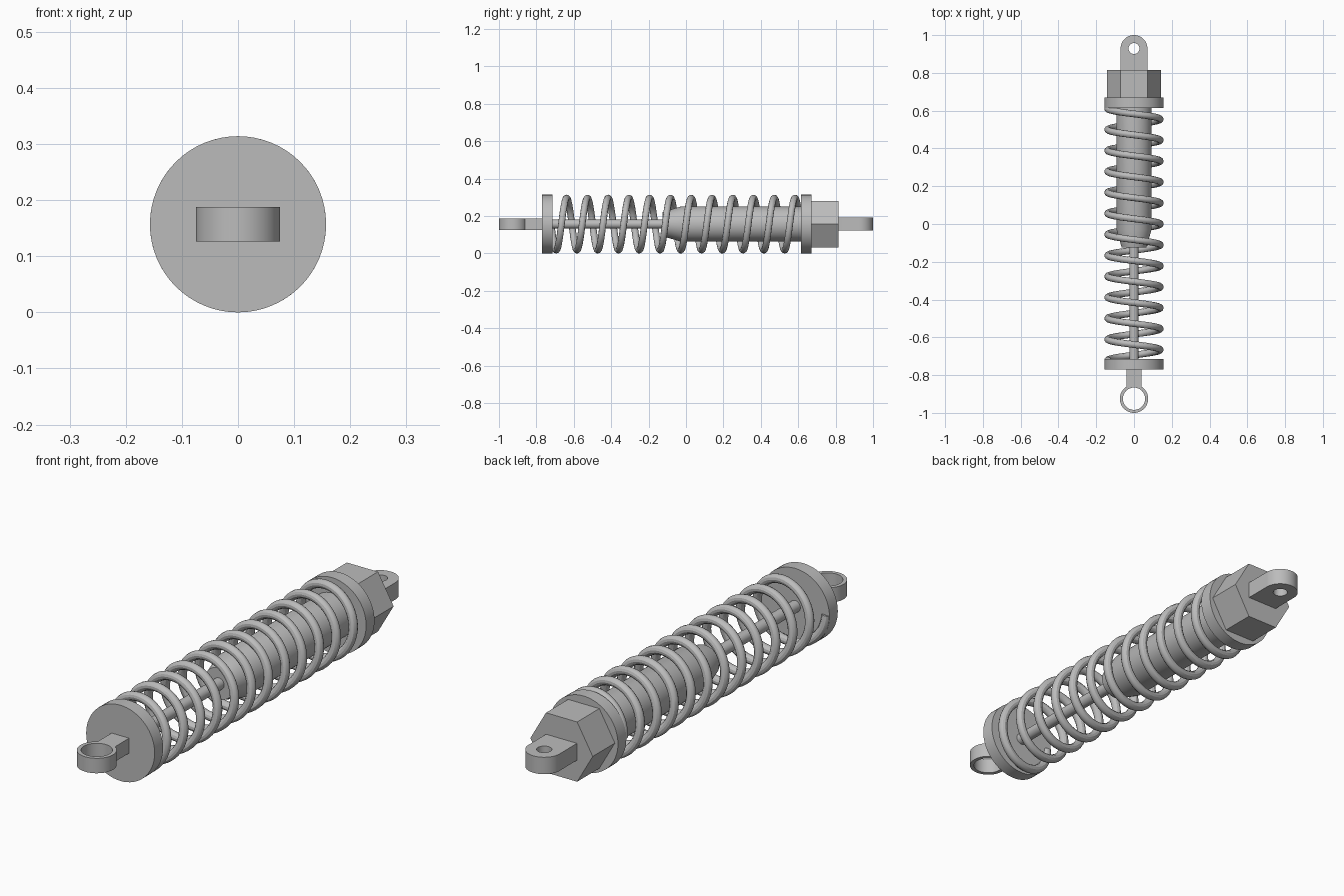
import bpy, bmesh
from math import sin, cos, pi, tau, asin, radians

AXIS = 0.157  # height of the long axis

if "Cube" in bpy.data.objects:
    bpy.data.objects.remove(bpy.data.objects["Cube"], do_unlink=True)

steel = bpy.data.materials.new("grey_steel")
steel.use_nodes = True
GREY = (0.5, 0.5, 0.5, 1)
steel.diffuse_color = GREY
steel.node_tree.nodes["Principled BSDF"].inputs["Base Color"].default_value = GREY


def finish(obj, smooth=True):
    obj.data.materials.clear()
    obj.data.materials.append(steel)
    bpy.ops.object.select_all(action='DESELECT')
    obj.select_set(True)
    bpy.context.view_layer.objects.active = obj
    if smooth:
        bpy.ops.object.shade_smooth_by_angle(angle=radians(30))


def lathe(name, profile, sides=64, smooth=True):
    """Closed solid turned around the long axis from (y, radius) pairs."""
    bm = bmesh.new()
    rings = [[bm.verts.new((r * cos(tau * i / sides), y, AXIS + r * sin(tau * i / sides)))
              for i in range(sides)] for y, r in profile]
    for a, b in zip(rings, rings[1:]):
        for i in range(sides):
            j = (i + 1) % sides
            bm.faces.new((a[i], a[j], b[j], b[i]))
    bm.faces.new(rings[0])
    bm.faces.new(rings[-1])
    bmesh.ops.recalc_face_normals(bm, faces=bm.faces)
    mesh = bpy.data.meshes.new(name)
    bm.to_mesh(mesh)
    bm.free()
    obj = bpy.data.objects.new(name, mesh)
    bpy.context.collection.objects.link(obj)
    finish(obj, smooth)


def curve_part(name, dims, loops, cyclic, **settings):
    """Mesh made from poly curves with the given curve settings."""
    curve = bpy.data.curves.new(name, 'CURVE')
    curve.dimensions = dims
    for key, value in settings.items():
        setattr(curve, key, value)
    for points in loops:
        spline = curve.splines.new('POLY')
        spline.points.add(len(points) - 1)
        for p, co in zip(spline.points, points):
            p.co = (*co, 1)
        spline.use_cyclic_u = cyclic
    obj = bpy.data.objects.new(name, curve)
    bpy.context.collection.objects.link(obj)
    bpy.ops.object.select_all(action='DESELECT')
    obj.select_set(True)
    bpy.context.view_layer.objects.active = obj
    bpy.ops.object.convert(target='MESH')
    obj = bpy.context.object
    obj.name = obj.data.name = name
    bm = bmesh.new()
    bm.from_mesh(obj.data)
    bmesh.ops.remove_doubles(bm, verts=bm.verts, dist=0.0002)
    bmesh.ops.recalc_face_normals(bm, faces=bm.faces)
    bm.to_mesh(obj.data)
    bm.free()
    finish(obj)
    return obj


def arc(y, r, start, end, n=48):
    return [(r * cos(start + (end - start) * i / n),
             y + r * sin(start + (end - start) * i / n), 0) for i in range(n + 1)]


def eye(name, y, r, hole, neck, root, side, half_height):
    """Flat lug: a round eye with a neck running to y = root; side is the eye's direction."""
    a = asin(neck / r)
    mid = side * pi / 2
    outline = [(side * neck, root, 0)] + arc(y, r, mid - pi + a, mid + pi - a) + [(-side * neck, root, 0)]
    obj = curve_part(name, '2D', [outline, arc(y, hole, 0, tau * 47 / 48, 47)], True,
                     fill_mode='BOTH', extrude=half_height)
    obj.location.z = AXIS


# Mounting eyes at both ends
eye("front_eye", -0.925, 0.075, 0.059, 0.04, -0.765, -1, 0.031)
eye("rear_eye", 0.929, 0.071, 0.029, 0.0709, 0.81, 1, 0.035)

# Spring seats, hexagonal cap, rod and damper body
lathe("front_spring_seat", [(-0.77, AXIS), (-0.715, AXIS)])
lathe("rear_spring_seat", [(0.615, AXIS), (0.67, AXIS)])
lathe("hex_cap", [(0.67, 0.143), (0.815, 0.143)], 6, False)
lathe("piston_rod", [(-0.716, 0.024), (-0.12, 0.024)], 32)
lathe("damper_body", [(-0.125, 0.065), (-0.03, 0.093), (0.616, 0.093)])

# Coil spring
TURNS, STEPS, PITCH, COIL = 12, 48, 0.111, 0.139
helix = [(-COIL * cos(tau * i / STEPS), -0.7215 + PITCH * i / STEPS,
          AXIS - COIL * sin(tau * i / STEPS)) for i in range(TURNS * STEPS + 1)]
curve_part("coil_spring", '3D', [helix], False,
           bevel_depth=0.018, bevel_resolution=4, use_fill_caps=True)
